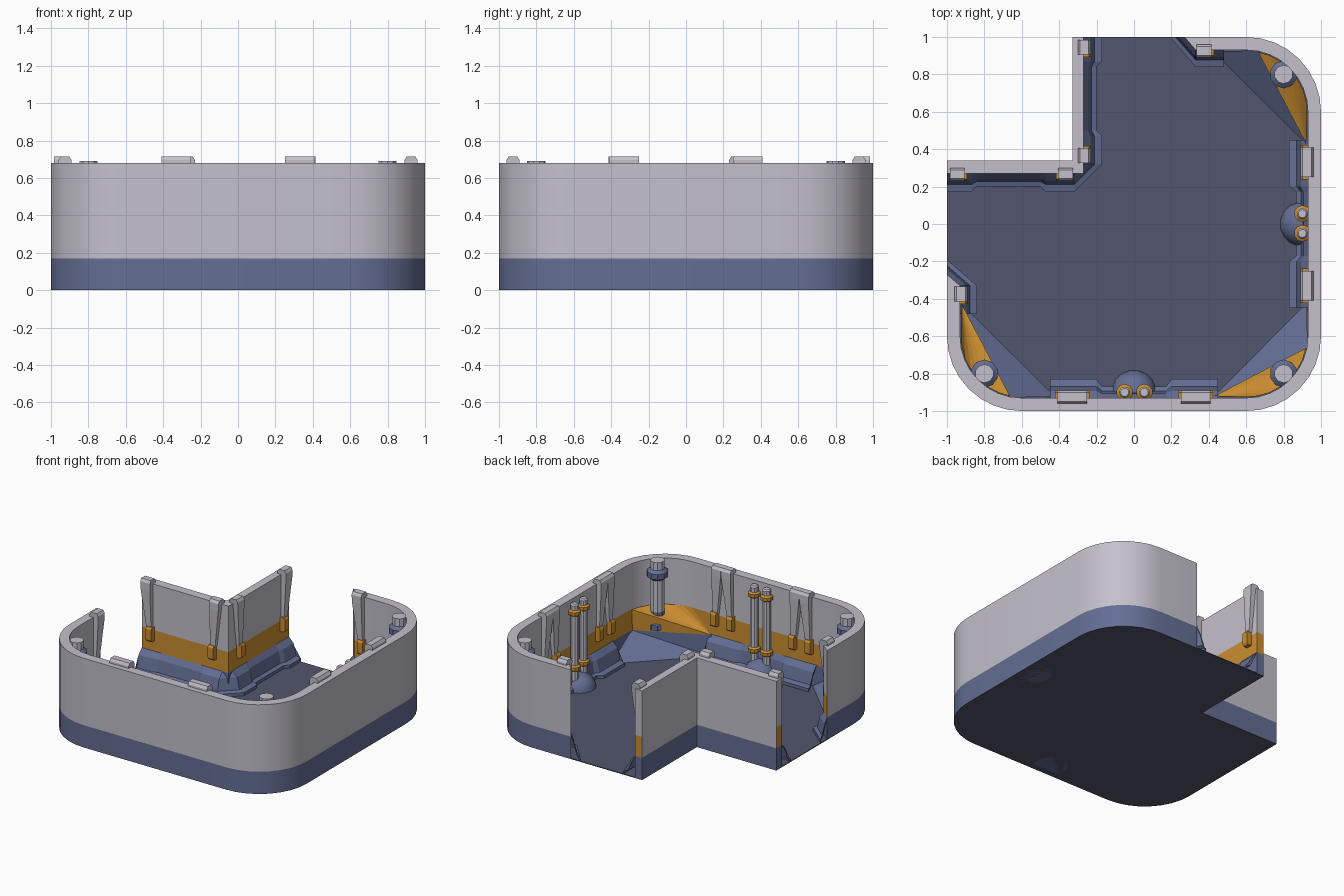
import bpy, math
from mathutils import Vector

if "Cube" in bpy.data.objects:
    bpy.data.objects.remove(bpy.data.objects["Cube"])


def material(name, col):
    m = bpy.data.materials.new(name)
    m.diffuse_color = (*col, 1)
    m.use_nodes = True
    m.node_tree.nodes["Principled BSDF"].inputs["Base Color"].default_value = m.diffuse_color
    return m


GREY, BLUE, ORANGE, FLOOR = range(4)
MATS = [material("pale grey", (.55, .53, .60)), material("slate blue", (.127, .156, .296)),
        material("orange", (.60, .27, .03)), material("dark floor", (.085, .092, .15))]


def build(name, verts, faces, mats, smooth=False):
    me = bpy.data.meshes.new(name)
    me.from_pydata([tuple(v) for v in verts], [], faces)
    for m in MATS:
        me.materials.append(m)
    for p, m in zip(me.polygons, mats):
        p.material_index = m
    ob = bpy.data.objects.new(name, me)
    bpy.context.collection.objects.link(ob)
    if smooth:
        bpy.ops.object.select_all(action='DESELECT')
        ob.select_set(True)
        bpy.context.view_layer.objects.active = ob
        bpy.ops.object.shade_smooth_by_angle(angle=math.radians(30))
    return ob


def turn(p, k):
    """Rotate a point by k quarter turns about z."""
    x, y = p[0], p[1]
    for _ in range(k % 4):
        x, y = -y, x
    return (x, y, *p[2:])


def flip(p):
    """Mirror across the diagonal through the notch."""
    return (-p[1], -p[0], *p[2:])


def strip(name, rails, mats, closed=False, smooth=False):
    """Skin between rails of equal length; closed joins the last rail to the first and caps ends."""
    n, k = len(rails[0]), len(rails)
    verts = [p for r in rails for p in r]
    faces, fm = [], []
    for r in range(k if closed else k - 1):
        s = (r + 1) % k
        for i in range(n - 1):
            faces.append((r * n + i, r * n + i + 1, s * n + i + 1, s * n + i))
            fm.append(mats[r])
    return verts, faces, fm


def wall(name, outer, inner):
    """Banded wall: blue foot, orange band inside, grey above."""
    zs = [.002, .17, .33, .68]
    rails = [[(*p, z) for p in outer] for z in zs] + [[(*p, z) for p in inner] for z in zs[::-1]]
    v, f, m = strip(name, rails, [BLUE, GREY, GREY, GREY, GREY, ORANGE, BLUE, BLUE], True)
    n = len(outer)
    for e, rev in ((0, False), (n - 1, True)):
        for b, c in enumerate((BLUE, ORANGE, GREY)):
            q = [b * n + e, (b + 1) * n + e, (6 - b) * n + e, (7 - b) * n + e]
            f.append(q[::-1] if rev else q)
            m.append(c)
    build(name, v, f, m, True)


def arc(cx, cy, r, a0, steps=8):
    return [(cx + r * math.cos(math.radians(a0 + 90 * i / steps)),
             cy + r * math.sin(math.radians(a0 + 90 * i / steps))) for i in range(steps + 1)]


def corners(r):
    return arc(-.6, -.6, r, 180) + arc(.6, -.6, r, 270) + arc(.6, .6, r, 0)


# Walls and floor
outer = [(-1, -.27)] + corners(.4) + [(.27, 1)]
inner = [(-.93, -.33)] + corners(.33) + [(.33, .93)]
wall("outer_wall", outer, inner)
notch = [(-.33, 1), (-.33, .34), (-1, .34)]
wall("notch_wall", notch, [(-.27, 1), (-.27, .27), (-1, .27)])
edge = outer + notch
n = len(edge)
build("floor", [(*p, z) for z in (0, .006) for p in edge],
      [tuple(range(n))[::-1], tuple(range(n, 2 * n))]
      + [(i, (i + 1) % n, (i + 1) % n + n, i + n) for i in range(n)], [FLOOR] * (n + 2))


# Skirting: floor plate edge (foot) rising in steps to the wall line (top)
def skirting(name, foot, top, reverse=False):
    def mix(t, z):
        r = [(a[0] + (b[0] - a[0]) * t, a[1] + (b[1] - a[1]) * t, z) for a, b in zip(foot, top)]
        return r[::-1] if reverse else r
    rails = [mix(0, .004), mix(0, .03), mix(.4, .04), mix(.62, .13), mix(1, .17)]
    v, f, m = strip(name, rails, [BLUE] * 4)
    k = len(foot)
    f += [[r * k for r in range(5)], [r * k + k - 1 for r in range(5)][::-1]]
    build(name, v, f, m + [BLUE] * 2)


half = [(-1, .17), (-.87, .17), (-.84, .2), (-.5, .2), (-.47, .17), (-.32, .17)]
half_top = [(x, .27) for x, y in half]
skirting("notch_skirting", half + [flip(p) for p in half[::-1]],
         half_top + [flip(p) for p in half_top[::-1]], True)
foot = [(-.45, -.83), (-.2, -.83), (-.17, -.87), (.17, -.87), (.2, -.83), (.45, -.83)]
for k, side in enumerate(("front", "right")):
    skirting(side + "_skirting", [turn(p, k) for p in foot],
             [turn((x, -.93), k) for x, y in foot], True)
jamb, jamb_top = [(.19, 1), (.33, .84), (.48, .84)], [(.27, 1), (.33, .93), (.48, .93)]
skirting("back_jamb_skirting", jamb, jamb_top, True)
skirting("left_jamb_skirting", [flip(p) for p in jamb], [flip(p) for p in jamb_top])

# Sloping corner panels, columns
a0, a1, b0, c1 = (.43, -.92, .008), (.43, -.92, .17), (.925, -.42, .008), (.927, -.67, .17)
top = [(*p, .33) for p in arc(.6, -.6, .326, 270)[:8]]


def lathe(name, x, y, prof, mats, sides, limit=None, smooth=False):
    v = [(x + r * math.cos(2 * math.pi * (i + .5) / sides),
          y + r * math.sin(2 * math.pi * (i + .5) / sides), z) for r, z in prof for i in range(sides)]
    if limit:
        v = [(min(a, limit), max(b, -limit), z) for a, b, z in v]
    f, m = [], []
    for s in range(len(prof) - 1):
        for i in range(sides):
            j = (i + 1) % sides
            f.append((s * sides + i, s * sides + j, (s + 1) * sides + j, (s + 1) * sides + i))
            m.append(mats[s])
    f += [tuple(range(sides))[::-1], tuple(range(len(v) - sides, len(v)))]
    build(name, v, f, m + [mats[0], mats[-1]], smooth)


column = [(.04, .1), (.05, .17), (.075, .18), (.075, .22), (.05, .24), (.05, .31), (.05, .55),
          (.075, .57), (.075, .61), (.05, .63), (.05, .69)]
column_mats = [BLUE] * 5 + [GREY] + [BLUE] * 3 + [GREY]
for k, side in ((0, "front_right"), (1, "back_right"), (3, "front_left")):
    pts = [turn(p, k) for p in [a0, a1, b0, c1] + top]
    faces = [(0, 2, 3), (0, 3, 1), (1, 3, len(pts) - 1)]
    faces += [(1, i + 1, i) for i in range(4, len(pts) - 1)]
    fixed = []
    for f in faces:  # face the room
        p = [Vector(pts[i]) for i in f]
        nrm = (p[1] - p[0]).cross(p[2] - p[0])
        fixed.append(f if nrm.dot(Vector((0, 0, .6)) - p[0]) > 0 else f[::-1])
    build(side + "_corner_panel", pts, fixed, [BLUE] * 2 + [ORANGE] * (len(faces) - 2))
    x, y = turn((.8, -.8), k)
    lathe(side + "_column", x, y, column, column_mats, 10, smooth=True)

# Domes with paired pipes
dome = [(.12 * math.cos(a), .11 * math.sin(a)) for a in (0, .3, .6, .9, 1.2, 1.5)]
pipe = [(.03, .02), (.03, .15), (.045, .16), (.045, .185), (.03, .195), (.03, .57), (.045, .58),
        (.045, .605), (.03, .615), (.03, .65), (.022, .66)]
pipe_mats = [GREY] + [ORANGE] * 3 + [GREY] + [ORANGE] * 3 + [GREY] * 2
for k, side in enumerate(("front", "right")):
    lathe(side + "_dome", *turn((0, -.9), k), dome, [BLUE] * 5, 16, .95, True)
    for t in (-.05, .055):
        lathe(side + "_pipe", *turn((t, -.9), k), pipe, pipe_mats, 10, smooth=True)


# Wall ribs: tapered grey leg hooked over the wall, orange clip at its foot
def prism(name, base, nrm, tan, prof, span, mat):
    """Extrude a (depth, z) profile along the wall; span(z) gives its range."""
    k = len(prof)
    v = [(base[0] + nrm[0] * d + tan[0] * span(z)[e], base[1] + nrm[1] * d + tan[1] * span(z)[e], z)
         for e in (0, 1) for d, z in prof]
    f = [(i, (i + 1) % k, (i + 1) % k + k, i + k) for i in range(k)]
    f += [tuple(range(k))[::-1], tuple(range(k, 2 * k))]
    if nrm[0] * tan[1] - nrm[1] * tan[0] > 0:
        f = [q[::-1] for q in f]
    build(name, v, f, [mat] * len(f))


def rib(base, nrm, tan):
    prism("wall_rib", base, nrm, tan,
          [(-.03, .67), (-.03, .695), (-.018, .715), (.028, .715), (.04, .695), (.04, .64),
           (.025, .35), (-.01, .35), (-.01, .67)],
          lambda z: (.04 * min(1, max(0, (.66 - z) / .31)), .08), GREY)
    prism("rib_clip", base, nrm, tan, [(-.01, .25), (-.01, .36), (.03, .36), (.04, .345), (.04, .265), (.03, .25)],
          lambda z: (.045, .092), ORANGE)


for k in (0, 1):
    for x in (-.33, .33):
        for s in (-1, 1):
            rib(turn((x, -.93), k), turn((0, 1), k), turn((s, 0), k))
for base, nrm, tan in (((-.985, .27), (0, -1), (1, 0)), ((-.325, .27), (0, -1), (-1, 0)),
                       ((.335, .93), (0, -1), (1, 0))):
    rib(base, nrm, tan)
    rib(flip(base), flip(nrm), flip(tan))
